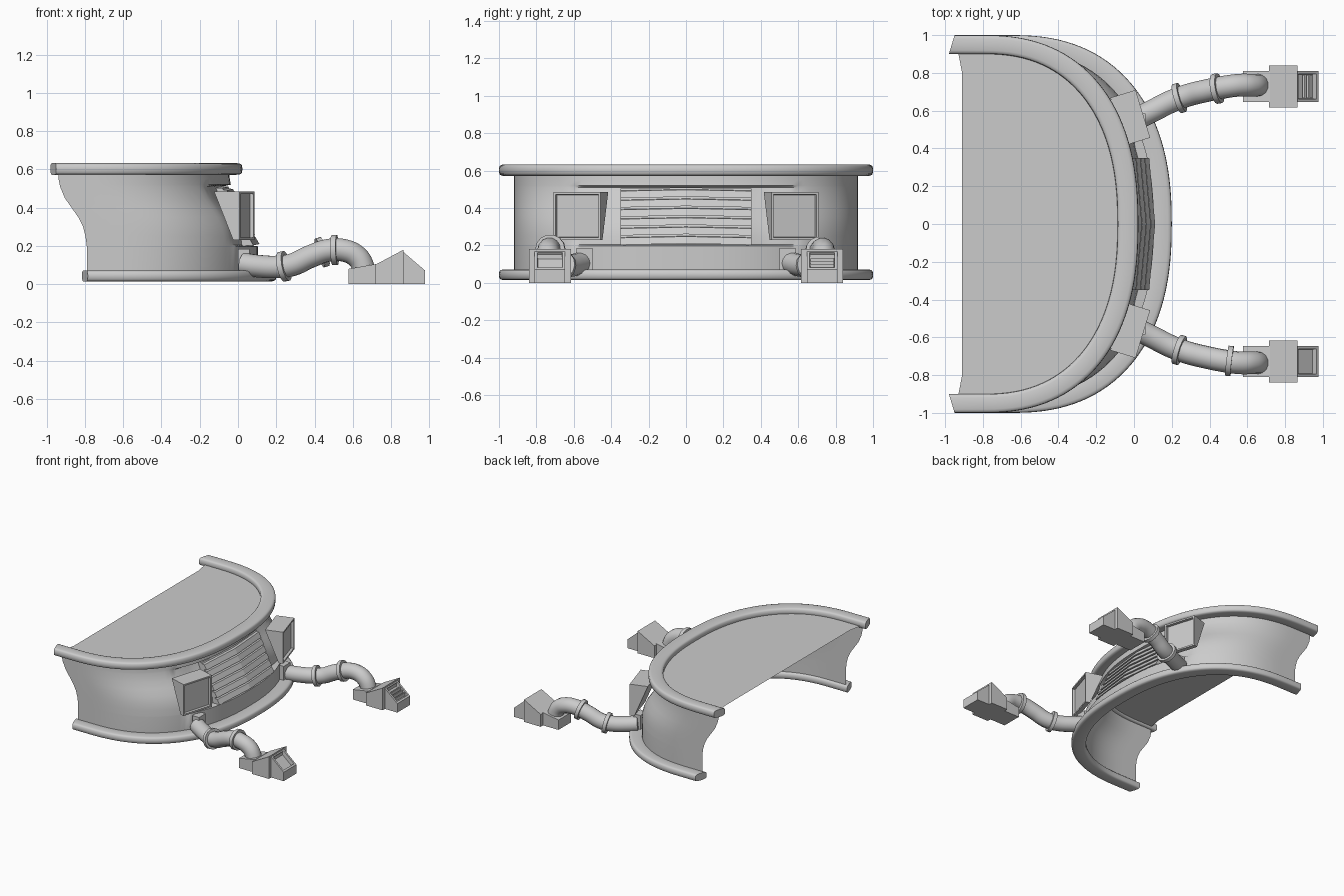
import bpy, bmesh, math
from mathutils import Vector, Matrix

if "Cube" in bpy.data.objects:
    bpy.data.objects.remove(bpy.data.objects["Cube"])

POWER = 2 / 2.36   # squareness of the plan outline


def make(name, verts, faces, smooth=False, inset=None):
    me = bpy.data.meshes.new(name)
    bm = bmesh.new()
    vs = [bm.verts.new(v) for v in verts]
    fs = [bm.faces.new([vs[i] for i in f]) for f in faces]
    bmesh.ops.recalc_face_normals(bm, faces=bm.faces[:])
    if inset:
        face, thick, depth = inset
        bmesh.ops.inset_individual(bm, faces=[fs[face]], thickness=thick, depth=0)
        bmesh.ops.inset_individual(bm, faces=[fs[face]], thickness=0.003, depth=depth)
    bm.to_mesh(me)
    bm.free()
    ob = bpy.data.objects.new(name, me)
    bpy.context.collection.objects.link(ob)
    if smooth:
        me.shade_smooth()
        me.set_sharp_from_angle(angle=math.radians(40))
    return ob


def u_curve(cx, a, b, endx, n=64):
    """U-shaped plan outline: straight sides and a superelliptic nose."""
    pts = [(endx, -b)]
    for i in range(n + 1):
        t = -math.pi / 2 + math.pi * i / n
        c, s = max(0, math.cos(t)), math.sin(t)
        pts.append((cx + a * c ** POWER, b * math.copysign(abs(s) ** POWER, s)))
    return pts + [(endx, b)]


def loft(name, rings, closed):
    """rings: list of (z, cx, a, b, endx)."""
    curves = [[(x, y, r[0]) for x, y in u_curve(*r[1:])] for r in rings]
    m, k = len(curves[0]), len(curves)
    verts = [p for c in curves for p in c]
    faces = []
    for j in range(k if closed else k - 1):
        j2 = (j + 1) % k
        faces += [(j*m + i, j*m + i + 1, j2*m + i + 1, j2*m + i) for i in range(m - 1)]
    if closed:
        faces += [[j * m for j in range(k)], [j * m + m - 1 for j in range(k)]]
    return make(name, verts, faces, True)


def rim(name, z, h, cx, a, endx):
    rings = []
    for i in range(16):
        t = 2 * math.pi * i / 16
        o = 0.05 * math.copysign(abs(math.cos(t)) ** 0.5, math.cos(t))
        dz = h * math.copysign(abs(math.sin(t)) ** 0.5, math.sin(t))
        rings.append((z + dz, cx, a + 1.1 * o, 0.95 + o, endx + 0.3 * o))
    loft(name, rings, True)


def box(name, x0, x1, y0, y1, z0, z1):
    return prism(name, [(x0, z0), (x1, z0), (x1, z1), (x0, z1)], y0, y1)


def prism(name, prof, y0, y1, inset=None):
    n = len(prof)
    verts = [(x, y, z) for y in (y0, y1) for x, z in prof]
    faces = [(i, (i + 1) % n, (i + 1) % n + n, i + n) for i in range(n)]
    faces += [range(n), range(n, 2 * n)]
    return make(name, verts, faces, inset=inset)


def tube(name, pts, radius):
    """Round tube along smoothed points, stored as a mesh."""
    cu = bpy.data.curves.new(name + "_path", 'CURVE')
    cu.dimensions = '3D'
    cu.bevel_depth, cu.bevel_resolution, cu.use_fill_caps = radius, 5, True
    cu.resolution_u = 8
    sp = cu.splines.new('BEZIER')
    sp.bezier_points.add(len(pts) - 1)
    for bp, p in zip(sp.bezier_points, pts):
        bp.co = p
        bp.handle_left_type = bp.handle_right_type = 'AUTO'
    tmp = bpy.data.objects.new(name + "_tmp", cu)
    bpy.context.collection.objects.link(tmp)
    bpy.context.view_layer.update()
    me = bpy.data.meshes.new_from_object(
        tmp.evaluated_get(bpy.context.evaluated_depsgraph_get()))
    bpy.data.objects.remove(tmp)
    ob = bpy.data.objects.new(name, me)
    bpy.context.collection.objects.link(ob)
    me.shade_smooth()
    me.set_sharp_from_angle(angle=math.radians(40))


# Curved wall, leaning forward in an S towards the bottom: (height, shift)
wall = [(0.04, 0.15), (0.198, 0.15), (0.204, 0.149), (0.25, 0.143), (0.3, 0.13),
        (0.35, 0.105), (0.4, 0.07), (0.45, 0.035), (0.51, 0.01), (0.52, 0.008),
        (0.55, 0.002), (0.59, 0)]
ob = loft("wall", [(z, -0.8 + s, 0.755, 0.92, -0.94 + s) for z, s in wall], False)
# shallow recess behind the grille
for v in ob.data.vertices:
    if 0.2 < v.co.z < 0.515 and v.co.x > -0.4:
        v.co.x -= 0.05 * min(1, max(0, (0.62 - abs(v.co.y)) / 0.2))
ob.data.set_sharp_from_angle(angle=math.radians(40))

# Upper and lower rims
rim("upper_rim", 0.602, 0.031, -0.8, 0.768, -0.965)
rim("lower_rim", 0.043, 0.029, -0.65, 0.795, -0.80)

# Flat deck inside the upper rim
deck = [(x, y, 0.59) for x, y in u_curve(-0.8, 0.74, 0.93, -0.935)]
deck += [(-0.91, 0.8, 0.59), (-0.91, -0.8, 0.59)]
make("deck", deck, [range(len(deck))])

# Front grille: sawtooth slats, slightly pointed at the middle
prof, slats = [], 6
for i in range(slats):
    for f, o in ((0.0, 0.012), (0.75, 0.008), (0.8, -0.01), (1.0, -0.01)):
        q = (i + f) / slats
        prof.append((0.1 - 0.14 * q + o, 0.21 + 0.3 * q))
prof += [(-0.12, 0.51), (0.0, 0.21)]
n = len(prof)
gv = [(x - 0.09 * abs(y), y, z - 0.02 * abs(y)) for y in (-0.35, 0, 0.35) for x, z in prof]
gf = [(r*n + i, r*n + (i + 1) % n, (r + 1)*n + (i + 1) % n, (r + 1)*n + i)
      for r in (0, 1) for i in range(n)]
make("grille", gv, gf + [range(n), range(2 * n, 3 * n)])

for s, side in ((1, "left"), (-1, "right")):
    # Wedge-shaped lamp housing with a recessed face
    def lamp(u, v, z):
        p = Matrix.Rotation(math.radians(17), 3, 'Z') @ Vector((u, v, 0))
        return (0.047 + p.x, s * (0.583 + p.y), z)
    w = 0.132
    lv = [lamp(0, -w, .23), lamp(0, w, .23), lamp(0, w, .485), lamp(0, -w, .485),
          lamp(-.035, -w, .23), lamp(-.035, w, .23), lamp(-.14, w, .485), lamp(-.14, -w, .485)]
    cube = [(0, 1, 2, 3), (4, 5, 6, 7), (0, 1, 5, 4), (1, 2, 6, 5), (2, 3, 7, 6), (3, 0, 4, 7)]
    make(side + "_lamp_housing", lv, cube, inset=(0, 0.018, -0.02))

    # Hose with socket and collars
    ys = sorted((s * 0.50, s * 0.585))
    box(side + "_hose_socket", 0.0, 0.06, ys[0], ys[1], 0.04, 0.185)
    path = [(.03, .565, .105), (.1, .60, .095), (.2, .65, .09), (.28, .68, .1),
            (.38, .705, .145), (.48, .725, .178), (.56, .735, .175),
            (.62, .735, .145), (.65, .735, .1), (.66, .735, .04)]
    tube(side + "_hose", [(x, s * y, z) for x, y, z in path], 0.06)
    c2 = ((.44, .717, .167), (.96, .17, .3)) if s > 0 else ((.505, .725, .178), (1, .12, .03))
    for k, (c, d) in enumerate((((.24, .667, .093), (.95, .3, .2)), c2)):
        c, d = Vector((c[0], s * c[1], c[2])), Vector((d[0], s * d[1], d[2])).normalized()
        tube(f"{side}_hose_collar_{k + 1}", [c - d * 0.014, c + d * 0.014], 0.08)

    # Foot: low rear, wide middle block, sloping nozzle with a slot
    y = s * 0.728
    prism(side + "_foot_rear", [(.577, 0), (.577, .08), (.72, .105), (.72, 0)], y - .082, y + .082)
    prism(side + "_foot_block", [(.715, 0), (.715, .10), (.865, .18), (.865, 0)], y - .112, y + .112)
    prism(side + "_foot_nozzle", [(.86, 0), (.86, .172), (.977, .072), (.977, 0)],
          y - .082, y + .082, inset=(1, 0.022, -0.03))
    if s > 0:
        for k in range(3):
            x = 0.898 + 0.02 * k
            z = 0.135 - 0.017 * k
            box(f"nozzle_bar_{k + 1}", x - .005, x + .005, y - .062, y + .062, z - .03, z - .004)
